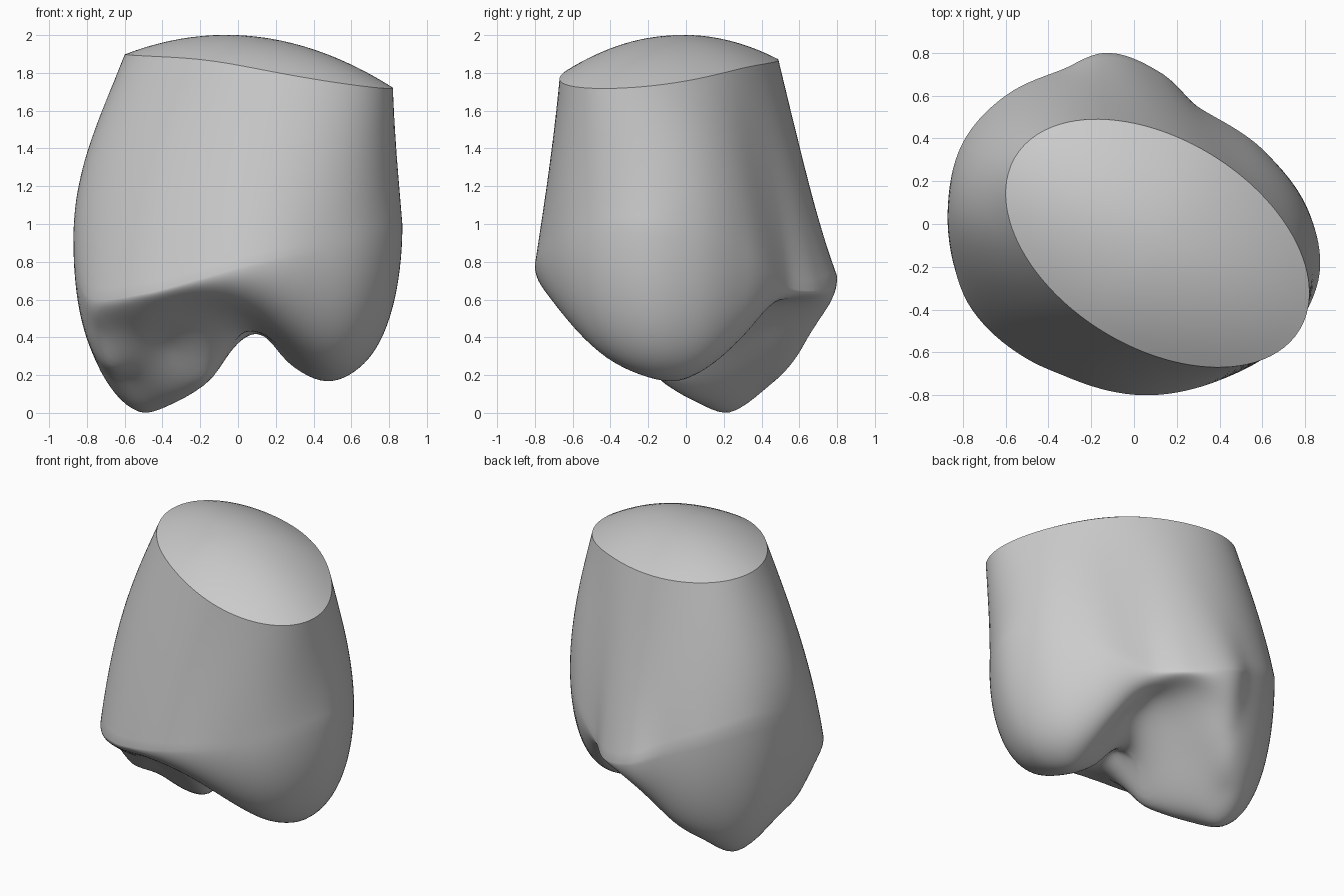
import bpy, bmesh, math

cube = bpy.data.objects.get("Cube")
if cube:
    bpy.data.objects.remove(cube, do_unlink=True)

SEGMENTS = 128
WALL_RINGS, UNDER_RINGS, DOME_RINGS = 20, 36, 12

# Widest outline of the body: x, y and the height where it is widest
OUTLINE = [(.87, -.2, 1), (.82, .05, .95), (.62, .33, .83), (.31, .54, .67),
           (.12, .71, .65), (-.13, .8, .72), (-.34, .72, .83), (-.6, .6, .95),
           (-.8, .38, 1.03), (-.87, .08, .95), (-.84, -.2, .7), (-.77, -.38, .6),
           (-.5, -.63, .63), (-.3, -.72, .68), (.05, -.8, .78), (.4, -.73, .87),
           (.68, -.57, .95), (.82, -.38, 1)]

# Landmarks of the underside: two lobes, their joining ridge, two hollows
LANDMARKS = [(.47, -.04, .17), (.63, -.1, .23), (.45, -.4, .28), (.35, -.6, .46),
             (.45, .2, .31), (.4, .33, .44), (.25, .25, .5), (.07, -.1, .46), (.25, -.05, .28),
             (-.5, .22, 0), (-.7, .22, .18), (-.3, .02, .08), (-.15, -.12, .18),
             (-.4, .4, .13), (-.3, .6, .32), (-.15, .7, .5), (-.62, .45, .28),
             (-.6, -.05, .19), (-.7, -.17, .27), (-.72, -.28, .42), (-.5, -.48, .5),
             (-.2, -.57, .56), (.03, -.5, .51), (-.35, -.25, .34), (.2, .4, .58),
             (.06, .6, .58), (.02, .28, .45)]

knots = sorted((math.atan2(y, x), math.hypot(x, y), z) for x, y, z in OUTLINE)


def outline(angle):
    """Smooth periodic radius and height at an angle."""
    n, turn = len(knots), 2 * math.pi
    a = (angle + math.pi) % turn - math.pi
    if a < knots[0][0]:
        a += turn

    def knot(i):
        k = knots[i % n]
        return (k[0] + turn * (i // n), k[1], k[2])
    i = max(j for j in range(n) if knots[j][0] <= a)
    p0, p1, p2, p3 = (knot(i + d) for d in (-1, 0, 1, 2))
    h = p2[0] - p1[0]
    t = (a - p1[0]) / h
    out = []
    for c in (1, 2):
        m1 = (p2[c] - p0[c]) / (p2[0] - p0[0]) * h
        m2 = (p3[c] - p1[c]) / (p3[0] - p1[0]) * h
        out.append((2*t**3 - 3*t*t + 1) * p1[c] + (t**3 - 2*t*t + t) * m1
                   + (3*t*t - 2*t**3) * p2[c] + (t**3 - t*t) * m2)
    return out


def soft_radius(angle):
    """Outline radius averaged over neighbouring angles."""
    return sum(outline(angle + .09 * d)[0] for d in range(-4, 5)) / 9


def edge_round(s):
    return 1 - math.sqrt(max(0, 1 - s**4))


def solve(rows):
    """Gaussian elimination on an augmented matrix."""
    n = len(rows)
    for i in range(n):
        p = max(range(i, n), key=lambda r: abs(rows[r][i]))
        rows[i], rows[p] = rows[p], rows[i]
        for r in range(n):
            if r != i:
                f = rows[r][i] / rows[i][i]
                rows[r] = [u - f * v for u, v in zip(rows[r], rows[i])]
    return [rows[i][n] / rows[i][i] for i in range(n)]


def bend(x, y, px, py):
    d = (x - px)**2 + (y - py)**2
    return d * math.log(d) if d > 0 else 0


# Thin bent sheet through the landmarks, allowing for the rounded edge
rows = []
for i, (x, y, z) in enumerate(LANDMARKS):
    radius, widest = outline(math.atan2(y, x))
    k = edge_round(min(.93, math.hypot(x, y) / radius))
    row = [bend(x, y, p[0], p[1]) for p in LANDMARKS] + [1, x, y]
    row[i] += .002
    rows.append(row + [(z - widest * k) / (1 - k)])
for c in ([1] * len(LANDMARKS), [p[0] for p in LANDMARKS], [p[1] for p in LANDMARKS]):
    rows.append(c + [0, 0, 0, 0])
weights = solve(rows)


def sheet(x, y):
    basis = [bend(x, y, p[0], p[1]) for p in LANDMARKS] + [1, x, y]
    return sum(w * b for w, b in zip(weights, basis))


# Tilted, slightly warped oval rim of the cut end
RIM_X, RIM_Y = .11, -.09
XX, YY, XY = .504, .336, -.165


def rim(angle, scale=1):
    c, s = math.cos(angle), math.sin(angle)
    r = scale * math.sqrt((XX * YY - XY * XY) / (YY*c*c - 2*XY*c*s + XX*s*s))
    warp = (.017 - .02 * math.cos(2 * angle + 1.1)) * scale**2
    z = 1.81 - .115 * r * c + .03 * r * s + .18 * (1 - scale**2) + warp
    return RIM_X + r * c, RIM_Y + r * s, z


angles = [2 * math.pi * i / SEGMENTS for i in range(SEGMENTS)]
rings = []
# Domed cut end
for j in range(1, DOME_RINGS + 1):
    rings.append([rim(a, j / DOME_RINGS) for a in angles])
# Side wall, its hollows fading out upwards
for j in range(1, WALL_RINGS + 1):
    t, ring = j / WALL_RINGS, []
    for a in angles:
        x, y, z = rim(a)
        radius, widest = outline(a)
        soft = soft_radius(a)
        radius = soft + (radius - soft) * t**3
        k = math.cos(a)**4
        f = t * (1 - k) + math.sin(t * math.pi / 2) * k
        ring.append((x + (radius * math.cos(a) - x) * f,
                     y + (radius * math.sin(a) - y) * f, z + (widest - z) * t))
    rings.append(ring)
# Underside
for j in range(1, UNDER_RINGS):
    s, ring = math.cos(j / UNDER_RINGS * math.pi / 2), []
    for a in angles:
        radius, widest = outline(a)
        x, y = radius * s * math.cos(a), radius * s * math.sin(a)
        k = edge_round(s)
        ring.append((x, y, max(0, sheet(x, y) * (1 - k) + widest * k)))
    rings.append(ring)

bm = bmesh.new()
loops = [[bm.verts.new(p) for p in ring] for ring in rings]
top = bm.verts.new((RIM_X, RIM_Y, 1.99))
bottom = bm.verts.new((0, 0, sheet(0, 0)))
for i in range(SEGMENTS):
    n = (i + 1) % SEGMENTS
    bm.faces.new((top, loops[0][i], loops[0][n]))
    bm.faces.new((bottom, loops[-1][n], loops[-1][i]))
    for upper, lower in zip(loops, loops[1:]):
        bm.faces.new((upper[i], lower[i], lower[n], upper[n]))
bmesh.ops.recalc_face_normals(bm, faces=bm.faces)

# Smooth everywhere except along the cut rim
for face in bm.faces:
    face.smooth = True
edge_loop = loops[DOME_RINGS - 1]
for i in range(SEGMENTS):
    bm.edges.get((edge_loop[i - 1], edge_loop[i])).smooth = False
mesh = bpy.data.meshes.new("lobed_stump")
bm.to_mesh(mesh)
bm.free()

stump = bpy.data.objects.new("lobed_stump", mesh)
bpy.context.collection.objects.link(stump)

grey = bpy.data.materials.new("light_grey")
grey.use_nodes = True
colour = (.6, .6, .6, 1)
grey.diffuse_color = colour
grey.node_tree.nodes["Principled BSDF"].inputs["Base Color"].default_value = colour
mesh.materials.append(grey)
